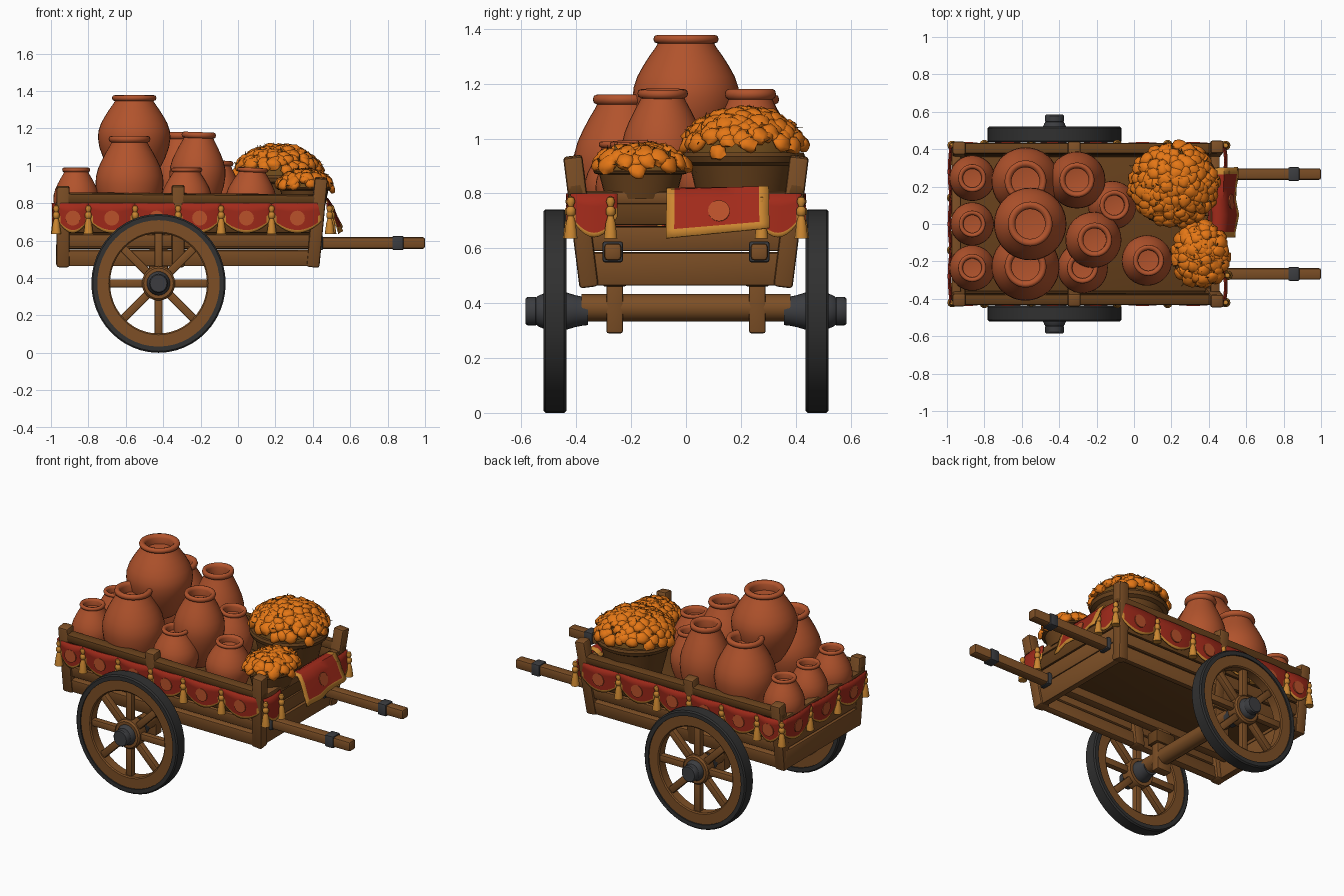
import bpy, bmesh, math, random
from mathutils import Vector, Matrix

if "Cube" in bpy.data.objects:
    bpy.data.objects.remove(bpy.data.objects["Cube"])
random.seed(4)

def material(name, rgb):
    m = bpy.data.materials.new(name)
    m.diffuse_color = (*[(c / 255) ** 2.2 for c in rgb], 1)
    m.use_nodes = True
    m.node_tree.nodes["Principled BSDF"].inputs["Base Color"].default_value = m.diffuse_color
    return m

WOOD = material("wood", (124, 80, 42))
DARK = material("dark wood", (102, 66, 33))
TIRE = material("tire black", (52, 52, 52))
IRON = material("iron grey", (62, 63, 66))
CLAY = material("terracotta", (176, 84, 48))
RED = material("cloth red", (160, 46, 32))
DOT = material("cloth pattern", (184, 82, 46))
GOLD = material("gold trim", (202, 134, 52))
ORANGE = material("marigold orange", (228, 118, 28))
LEAF = material("leaf brown", (108, 74, 32))

def finish(name, bm, mats, angle=40):
    me = bpy.data.meshes.new(name)
    bm.to_mesh(me)
    bm.free()
    ob = bpy.data.objects.new(name, me)
    bpy.context.collection.objects.link(ob)
    for m in mats if isinstance(mats, list) else [mats]:
        me.materials.append(m)
    bpy.ops.object.select_all(action='DESELECT')
    ob.select_set(True)
    bpy.context.view_layer.objects.active = ob
    bpy.ops.object.shade_smooth_by_angle(angle=math.radians(angle))
    return ob

def beam(name, a, b, w, h, mat, up=(0, 0, 1), bev=.008):
    """Bevelled bar from a to b, w wide and h tall along up."""
    a, b = Vector(a), Vector(b)
    x = (b - a).normalized()
    y = Vector(up).cross(x).normalized()
    z = x.cross(y)
    bm = bmesh.new()
    bmesh.ops.create_cube(bm, size=1)
    bmesh.ops.scale(bm, vec=((b - a).length, w, h), verts=bm.verts)
    bmesh.ops.bevel(bm, geom=bm.edges[:], offset=bev, segments=2, profile=.5, affect='EDGES')
    bm.transform(Matrix.Translation((a + b) / 2) @ Matrix((x, y, z)).transposed().to_4x4())
    return finish(name, bm, mat)

def lathe(name, prof, mat, loc, seg=32, rot=Matrix(), angle=40):
    """Revolve (r, z) points about z; ends on the axis close themselves."""
    bm = bmesh.new()
    mtx = Matrix.Translation(loc) @ rot
    rings = []
    for r, z in prof:
        n = 1 if r == 0 else seg
        rings.append([bm.verts.new(mtx @ Vector((r * math.cos(math.tau * i / n), r * math.sin(math.tau * i / n), z)))
                      for i in range(n)])
    for p, q in zip(rings, rings[1:]):
        for i in range(seg):
            j = (i + 1) % seg
            quad = [p[i % len(p)], p[j % len(p)], q[j % len(q)], q[i % len(q)]]
            bm.faces.new(list(dict.fromkeys(quad)))
    bmesh.ops.recalc_face_normals(bm, faces=bm.faces)
    return finish(name, bm, mat, angle)

# ---- wheels and axle (wheels are very slightly taller than wide)
AX, AZ = -.425, .371
for s, side in ((-1, "front"), (1, "back")):
    c = Vector((AX, s * .478, AZ))
    rot = Matrix.Diagonal((.968, 1, 1, 1)) @ Matrix.Rotation(-s * math.pi / 2, 4, 'X')   # local z points outward
    lathe(side + "_tire", [(.338, -.042), (.363, -.042), (.371, -.034), (.371, .034), (.363, .042), (.338, .042), (.338, -.042)],
          TIRE, c, 48, rot)
    lathe(side + "_wheel_rim", [(.268, -.028), (.275, -.034), (.340, -.034), (.340, .034), (.275, .034), (.268, .028), (.268, -.028)],
          WOOD, c, 48, rot)
    for k in range(8):
        d = Vector((math.cos(k * math.pi / 4), 0, math.sin(k * math.pi / 4)))
        beam(f"{side}_spoke_{k}", c + d * .05, c + d * .28, .044, .04, WOOD, (0, 1, 0))
    lathe(side + "_hub", [(0, -.04), (.088, -.04), (.092, -.03), (.092, .03), (.082, .04), (0, .04)], WOOD, c, 24, rot)
    lathe(side + "_hub_iron", [(0, -.12), (.051, -.12), (.053, -.1), (.058, -.075), (.068, -.042), (.064, .042), (.056, .06),
                               (.05, .068), (.052, .07), (.052, .1), (.046, .107), (0, .107)], IRON, c, 24, rot)
    beam(side + "_axle_bracket", (AX, s * .26, .29), (AX, s * .26, .56), .06, .1, WOOD, (1, 0, 0))
    beam(side + "_bracket_head", (AX, s * .26, .46), (AX, s * .26, .54), .085, .14, DARK, (1, 0, 0))
lathe("axle", [(0, -.38), (.05, -.38), (.05, .38), (0, .38)], WOOD, (AX, 0, AZ + .012), 16, Matrix.Rotation(math.pi / 2, 4, 'X'))

# ---- cart bed: sides lean outward with height
SL = .14
def wall_y(z): return .36 + (z - .47) * SL
def end_x(z): return .40 + (z - .47) * .1
beam("bed_floor", (-.95, 0, .625), (.42, 0, .625), .72, .03, DARK)
for s, side in ((-1, "front"), (1, "back")):
    up = (0, s * SL, 1)
    for n, z, h, t, m in (("sill", .507, .085, .045, WOOD), ("plank_a", .60, .07, .03, WOOD),
                          ("plank_b", .68, .078, .025, DARK), ("plank_c", .762, .075, .025, DARK)):
        y = s * wall_y(z)
        beam(f"{side}_side_{n}", (-.97, y, z), (end_x(z) + .02, y, z), t, h, m, up)
    beam(f"{side}_top_rail", (-.97, s * .402, .828), (.47, s * .402, .818), .06, .055, DARK, up, .012)
    for x0, x1, top in ((-.935, -.935, .89), (-.32, -.32, .895), (.40, .445, .935)):
        beam(f"{side}_post", (x0, s * (wall_y(.46) - .005), .46), (x1, s * (wall_y(top) - .012), top), .07, .07, WOOD, (1, 0, 0), .012)
    # pull shafts with iron bands
    beam(f"{side}_shaft", (-.95, s * .267, .587), (1.0, s * .267, .587), .062, .062, WOOD, bev=.012)
    for x in (.425, .855):
        beam(f"{side}_shaft_band", (x - .03, s * .267, .587), (x + .03, s * .267, .587), .074, .076, IRON)
for n, z, h, t, m in (("sill", .525, .12, .045, WOOD), ("plank_a", .635, .09, .03, WOOD), ("plank_b", .727, .085, .03, DARK),
                      ("rail", .785, .045, .05, WOOD)):
    y = wall_y(z) + .01
    beam("right_end_" + n, (end_x(z), -y, z), (end_x(z), y, z), t, h, m, (.1, 0, 1))
    beam("left_end_" + n, (-.95, -y, z), (-.95, y, z), t, h, m)

# ---- cloth swags and tassels; lean tilts the cloth with the wall
def swag(name, a, b, out, dot=True, lean=-.01):
    a, b, out = Vector(a), Vector(b), Vector(out)
    bm = bmesh.new()
    nu, rows = 10, (0, .3, .6, .9, 1)
    grid = []
    for i in range(nu + 1):
        u = i / nu
        drop = .085 + .075 * math.sin(math.pi * u) ** .8
        grid.append([bm.verts.new(a.lerp(b, u) + out * (.010 * math.sin(math.pi * u) + lean * v) - Vector((0, 0, drop * v))) for v in rows])
    for i in range(nu):
        for j in range(len(rows) - 1):
            f = bm.faces.new((grid[i][j], grid[i + 1][j], grid[i + 1][j + 1], grid[i][j + 1]))
            f.material_index = 1 if j == len(rows) - 2 or (i in (0, nu - 1) and j > 1) else 0
    bmesh.ops.recalc_face_normals(bm, faces=bm.faces)
    ob = finish(name, bm, [RED, GOLD], 60)
    mod = ob.modifiers.new("thickness", 'SOLIDIFY')
    mod.thickness, mod.offset = .008, 0
    if dot:
        rot = out.to_track_quat('Z', 'Y').to_matrix().to_4x4()
        lathe(name + "_dot", [(0, 0), (.04, 0), (.04, .008), (0, .008)], DOT,
              (a + b) / 2 + out * (.010 + lean * .5) - Vector((0, 0, .08)), 16, rot)

def tassel(p):
    lathe("tassel", [(0, .155), (.012, .15), (.017, .135), (.010, .118), (.018, .108), (.018, .09), (.011, .082), (.018, .06),
                     (.026, 0), (0, .004)], GOLD, Vector(p) - Vector((0, 0, .155)), 10)

ZT = .80
for s, side in ((-1, "front"), (1, "back")):
    xs = (-.965, -.80, -.55, -.32, -.09, .18, .455)
    for i, (p, q) in enumerate(zip(xs, xs[1:])):
        swag(f"{side}_swag_{i}", (p, s * .424, ZT), (q, s * .424, ZT), (0, s, 0))
    for x in xs[1:-1]:
        tassel((x, s * .424, ZT - .01))
    y = s * .42
    swag(f"right_end_swag_{side}", (.475, y, ZT), (.475, s * .25, ZT), (1, 0, 0), False, .012)
    for x, t in ((.49, y), (.50, s * .275), (-.972, y)):
        tassel((x, t, ZT - .01))
for i in range(3):
    swag(f"left_end_swag_{i}", (-.982, -.42 + .28 * i, ZT), (-.982, -.14 + .28 * i, ZT), (-1, 0, 0))
for y in (-.14, .14):
    tassel((-.975, y, ZT - .01))

# ---- hanging cloth over the right end: gold on the outer cells
bm = bmesh.new()
ys = (-.07, -.04, .05, .13, .20, .265, .30)
path = ((.40, .79), (.44, .812), (.475, .808), (.50, .76), (.52, .70), (.535, .665), (.545, .635))
g = [[bm.verts.new((x + .01 * math.sin(y * 30) * (k / 6), y + .02 * (k / 6) * (y - .1), z + (k / 6) * .1 * (y + .07)))
      for k, (x, z) in enumerate(path)] for y in ys]
for i in range(6):
    for k in range(6):
        f = bm.faces.new((g[i][k], g[i + 1][k], g[i + 1][k + 1], g[i][k + 1]))
        f.material_index = 1 if i in (0, 5) or k == 5 else 0
hang = finish("hanging_cloth", bm, [RED, GOLD], 60)
hang.modifiers.new("thickness", 'SOLIDIFY').thickness = .008
lathe("hanging_cloth_dot", [(0, 0), (.04, 0), (.04, .008), (0, .008)], DOT, (.516, .12, .735), 16,
      Matrix.Rotation(math.radians(72), 4, 'Y'))

# ---- clay pots: x, y, base z, top z, radius, tilt
POT = [(0, 0), (.46, 0), (.55, .03), (.7, .13), (.85, .26), (.96, .39), (1, .5), (.985, .58), (.92, .665), (.81, .75), (.69, .83),
       (.58, .895), (.53, .93), (.59, .94), (.615, .966), (.59, .992), (.53, 1), (.45, .99), (.41, .96), (.41, .88), (0, .86)]
POTS = [(-.865, .245, .645, .99, .122, 0), (-.865, 0, .645, .985, .116, 0), (-.865, -.235, .645, .99, .122, 0),
        (-.555, 0, .92, 1.378, .194, 0), (-.58, .228, .645, 1.16, .182, 0), (-.58, -.228, .645, 1.16, .182, 0),
        (-.305, .235, .645, 1.18, .152, 0), (-.225, -.085, .72, 1.18, .15, 2), (-.275, -.235, .645, .99, .135, 0),
        (-.13, .10, .645, 1.03, .13, 4), (.06, -.195, .645, .99, .135, 3)]
for i, (x, y, z0, z1, r, tilt) in enumerate(POTS):
    lathe(f"clay_pot_{i}", [(a * r, b * (z1 - z0)) for a, b in POT], CLAY, (x, y, z0), 36,
          Matrix.Rotation(math.radians(tilt), 4, 'Y'), 60)

# ---- baskets heaped with marigolds
def basket(name, x, y, z0, z1, r, sx, foot, dome, count):
    h = z1 - z0
    squash = Matrix.Diagonal((sx, 1, 1, 1))
    side = [(r * (foot + (.9 - foot) * t), h * .84 * t) for t in (0, .35, .7, 1)]
    lathe(name, [(0, 0)] + side + [(r, .88 * h), (1.03 * r, .95 * h), (r, h), (.9 * r, h), (.85 * r, .85 * h), (0, .85 * h)],
          DARK, (x, y, z0), 32, squash)
    lathe(name + "_fill", [(0, dome - .02)] + [(r * .93 * math.sin(t * .26), (dome - .02) * math.cos(t * .26)) for t in range(1, 7)],
          LEAF, (x, y, z1 - .01), 24, squash)
    flowers, leaves = bmesh.new(), bmesh.new()
    for i in range(count):
        rr = math.sqrt((i + .5) / count)
        a = i * 2.39996 + random.uniform(-.15, .15)
        p = Vector((x + sx * r * rr * math.cos(a), y + r * rr * math.sin(a),
                    z1 + dome * math.sqrt(1 - rr * rr) * .87 + random.uniform(-.008, .010)))
        n = Vector((rr * math.cos(a), rr * math.sin(a), .35 + math.sqrt(1 - rr * rr))).normalized()
        m = Matrix.Translation(p) @ n.to_track_quat('Z', 'Y').to_matrix().to_4x4()
        res = bmesh.ops.create_icosphere(flowers, subdivisions=2, radius=random.uniform(.030, .042))
        for v in res["verts"]:   # ruffled petals
            v.co *= random.uniform(.78, 1.15)
            v.co.z *= .62
            v.co = m @ v.co
        if i % 3 == 0:   # small leaf poking out beside the bloom
            t = random.uniform(0, math.tau)
            d = Vector((math.cos(t), math.sin(t), 0))
            e = Vector((-d.y, d.x, 0)) * .011
            leaves.faces.new([leaves.verts.new(m @ q) for q in (d * .015 + e, d * .015 - e, d * .050 + Vector((0, 0, .028)))])
    finish(name + "_marigolds", flowers, ORANGE, 60)
    finish(name + "_leaves", leaves, LEAF)

basket("large_basket", .215, .21, .645, .95, .218, 1.05, .62, .165, 150)
basket("small_basket", .355, -.165, .78, .885, .168, .85, .76, .085, 90)
